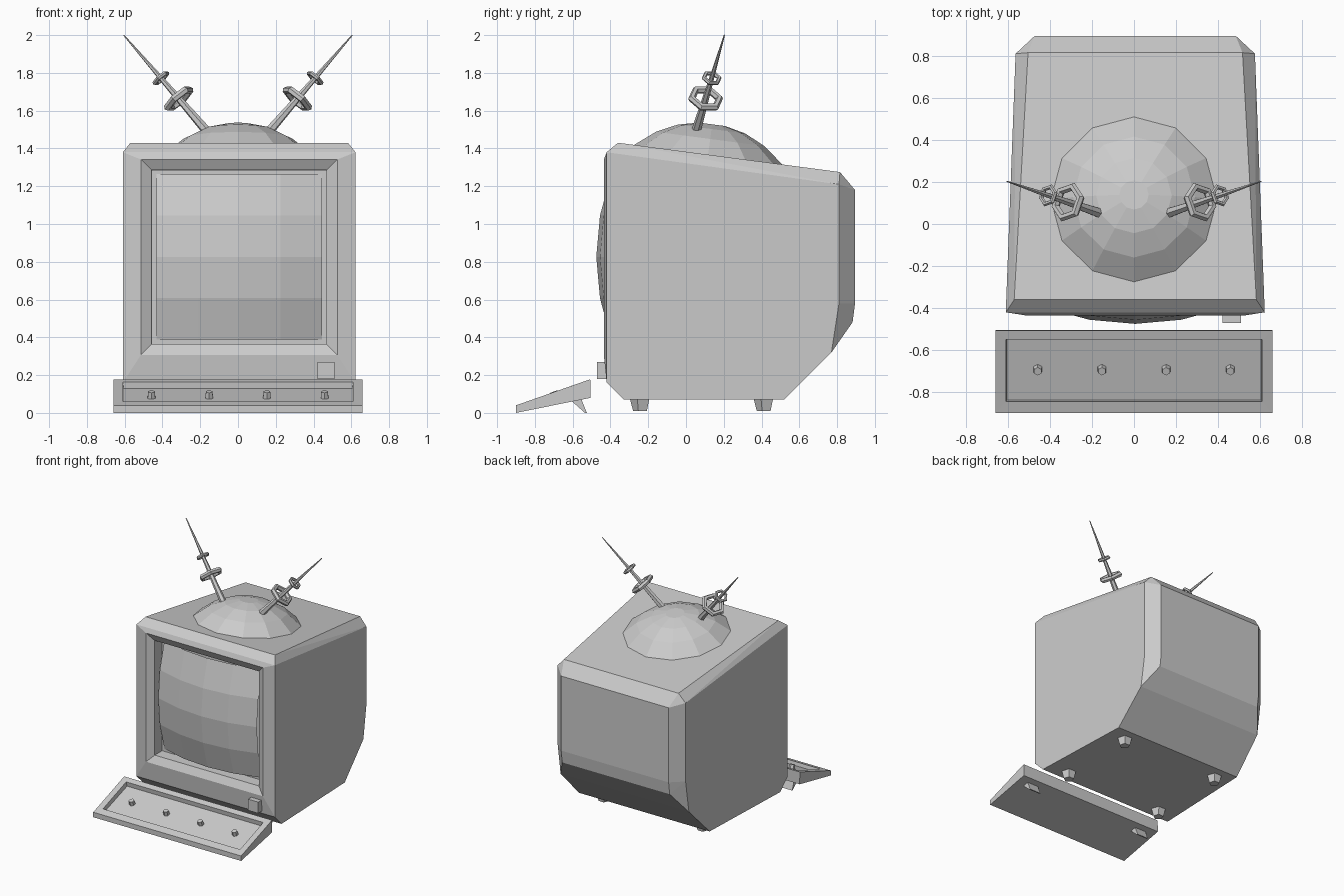
import bpy, bmesh, math
from mathutils import Vector, Matrix

if "Cube" in bpy.data.objects:
    bpy.data.objects.remove(bpy.data.objects["Cube"])

CX = 0.006  # cabinet centre line


def finish(bm, name):
    bmesh.ops.recalc_face_normals(bm, faces=bm.faces[:])
    me = bpy.data.meshes.new(name)
    bm.to_mesh(me)
    bm.free()
    ob = bpy.data.objects.new(name, me)
    bpy.context.collection.objects.link(ob)
    return ob


def loft(name, rings):
    """Skin closed rings of equal point count and cap both ends."""
    bm = bmesh.new()
    vs = [[bm.verts.new(p) for p in r] for r in rings]
    n = len(vs[0])
    for a, b in zip(vs, vs[1:]):
        for i in range(n):
            j = (i + 1) % n
            bm.faces.new((a[i], a[j], b[j], b[i]))
    bm.faces.new(vs[0])
    bm.faces.new(vs[-1])
    return finish(bm, name)


def cone(name, base, tip, r1, r2, sides, spin=0.0):
    base, tip = Vector(base), Vector(tip)
    d = tip - base
    m = (Matrix.Translation((base + tip) / 2)
         @ d.to_track_quat('Z', 'Y').to_matrix().to_4x4() @ Matrix.Rotation(spin, 4, 'Z'))
    bm = bmesh.new()
    bmesh.ops.create_cone(bm, cap_ends=True, segments=sides, radius1=r1,
                          radius2=r2, depth=d.length, matrix=m)
    return finish(bm, name)


def box(name, lo, hi):
    lo, hi = Vector(lo), Vector(hi)
    bm = bmesh.new()
    bmesh.ops.create_cube(bm, size=1, matrix=Matrix.Translation((lo + hi) / 2)
                          @ Matrix.Diagonal((*(hi - lo), 1)))
    return finish(bm, name)


# Cabinet: hull of (half width, y, z) points
def w(y):
    return 0.616 - 0.038 * (y + 0.42)


side = [(-0.42, 1.38), (-0.42, 0.16), (-0.33, 0.07), (0.52, 0.07),
        (0.77, 0.32), (0.81, 0.58), (0.81, 1.21)]
pts = [(w(y), y, z) for y, z in side]
pts += [(0.576, -0.36, 1.43), (0.51, 0.815, 1.275)]                   # top
pts += [(0.478, 0.895, 1.18), (0.478, 0.895, 0.58), (0.478, 0.882, 0.48)]  # back
pts += [(0.52, -0.435, 1.342), (0.52, -0.435, 0.307)]                 # bezel edge
bm = bmesh.new()
for x, y, z in pts:
    for s in (-1, 1):
        bm.verts.new((CX + s * x, y, z))
bmesh.ops.convex_hull(bm, input=bm.verts[:])
bmesh.ops.dissolve_limit(bm, angle_limit=math.radians(0.7),
                         verts=bm.verts[:], edges=bm.edges[:])
bm.normal_update()
# Sloping bezel, then the deeper screen well
front = min(bm.faces, key=lambda f: f.calc_center_median().y)
bmesh.ops.inset_individual(bm, faces=[front], thickness=0.08, depth=-0.03)
bmesh.ops.inset_individual(bm, faces=[front], thickness=0.003, depth=-0.09)
finish(bm, "cabinet")

# Bulging screen
bm = bmesh.new()
bmesh.ops.create_grid(bm, x_segments=4, y_segments=4, size=0.438)
for v in bm.verts:
    x, z = v.co.x, v.co.y
    v.co = (CX + x, -0.475 + 0.41 * (x * x + z * z), 0.826 + z)
finish(bm, "screen")

# Power button
box("power_button", (0.42, -0.472, 0.18), (0.51, -0.40, 0.27))

# Cabinet feet
for x in (-0.44, 0.44):
    for y in (-0.24, 0.415):
        cone("foot", (x, y, 0.01), (x, y, 0.075), 0.04, 0.057, 5)

# Dome lying on the sloping top
slope = math.atan2(0.155, 1.175)
tilt = Matrix.Translation((0, 0.117, 1.366)) @ Matrix.Rotation(-slope, 4, 'X')
rings = []
for r, h in ((0.397, -0.03), (0.397, 0), (0.29, 0.085), (0.18, 0.138), (0.07, 0.163)):
    rings.append([tilt @ Vector((r * math.cos(a), r * math.sin(a), h))
                  for a in (i * math.pi / 6 for i in range(12))])
loft("dome", rings)

# Antennas, each with a large and a small hexagonal ring
for s in (-1, 1):
    base, tip = Vector((s * 0.177, 0.057, 1.505)), Vector((s * 0.605, 0.203, 2.0))
    d = tip - base
    cone("antenna", base - d * 0.06, tip, 0.026, 0.003, 6)
    for t, big, tube in ((0.32, 0.077, 0.02), (0.54, 0.043, 0.012)):
        bpy.ops.mesh.primitive_torus_add(
            major_segments=6, minor_segments=6, major_radius=big, minor_radius=tube,
            location=base + d * t, rotation=d.to_track_quat('Z', 'Y').to_euler())
        bpy.context.object.name = "antenna_ring"


# Control panel: wedge with a recessed top
def rect(x, f, b):
    return [(-x, *f), (x, *f), (x, *b), (-x, *b)]


loft("control_panel", [rect(0.658, (-0.90, 0.0), (-0.505, 0.08)),
                       rect(0.658, (-0.90, 0.04), (-0.507, 0.178)),
                       rect(0.61, (-0.845, 0.059), (-0.55, 0.163)),
                       rect(0.605, (-0.838, 0.03), (-0.545, 0.128))])

# Knobs and panel props
up = Vector((0, -0.33, 0.94))
for i in range(4):
    p = Vector((-0.458 + i * 0.3055, -0.688, 0.075))
    cone("knob", p, p + up * 0.04, 0.024, 0.02, 6)
for x in (-0.526, 0.53):
    prof = [(-0.605, 0.062), (-0.555, 0.075), (-0.525, 0.0), (-0.535, 0.0)]
    loft("panel_prop", [[(x + o, y, z) for y, z in prof] for o in (-0.05, 0.05)])
